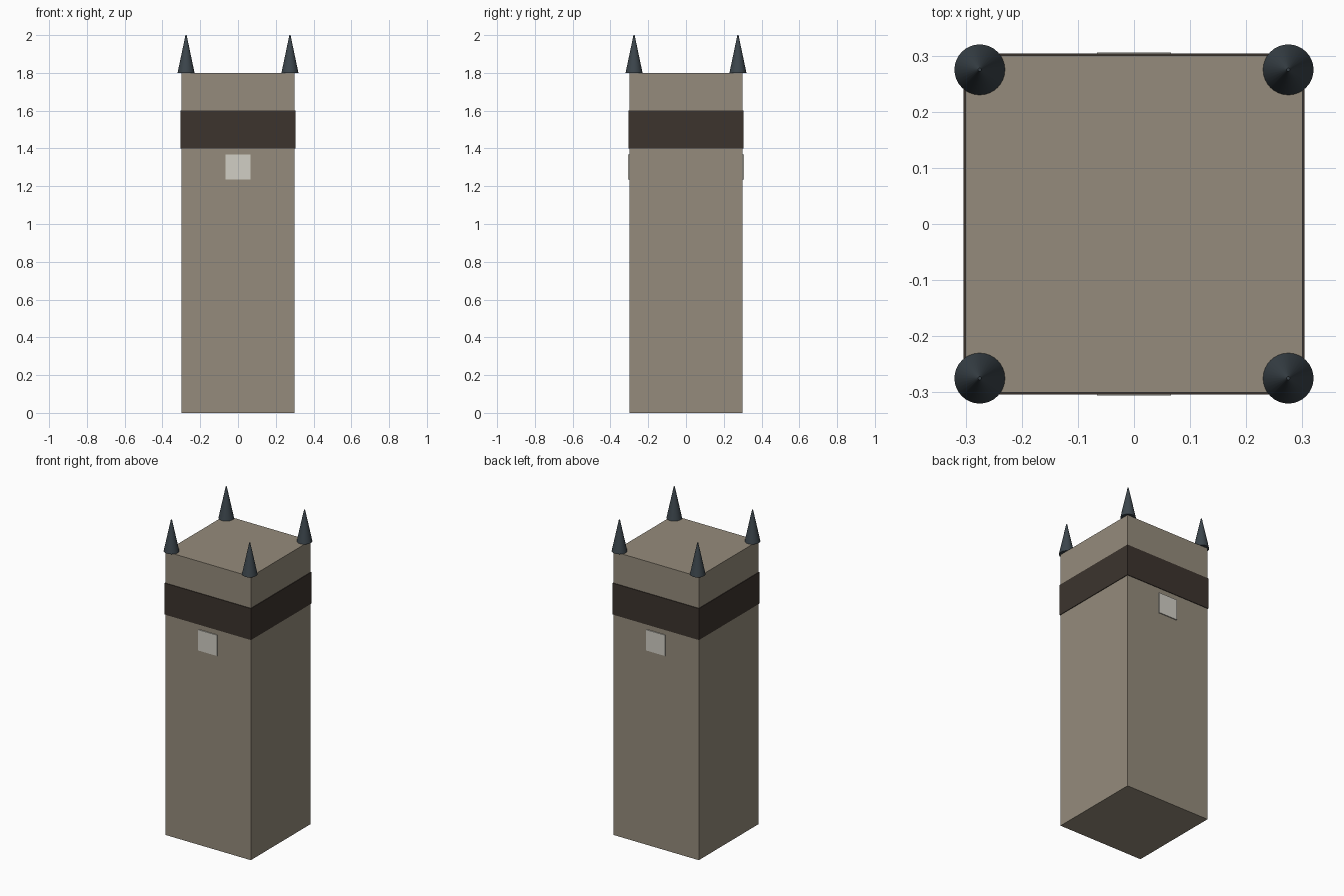
import bpy

if "Cube" in bpy.data.objects:
    bpy.data.objects.remove(bpy.data.objects["Cube"])


def material(name, rgb):
    m = bpy.data.materials.new(name)
    m.diffuse_color = (*rgb, 1)
    m.use_nodes = True
    m.node_tree.nodes["Principled BSDF"].inputs["Base Color"].default_value = m.diffuse_color
    return m


stone = material("stone", (0.30, 0.26, 0.20))
dark = material("dark_band", (0.045, 0.034, 0.027))
pale = material("pale", (0.64, 0.62, 0.56))
slate = material("slate", (0.045, 0.06, 0.072))


def box(name, size, centre, mat):
    bpy.ops.mesh.primitive_cube_add(size=1, location=centre)
    ob = bpy.context.object
    ob.name = name
    ob.scale = size
    bpy.ops.object.transform_apply(location=False, rotation=False, scale=True)
    ob.data.materials.append(mat)
    return ob


# Square shaft and the dark band around it
box("tower_body", (0.6, 0.6, 1.8), (0, 0, 0.9), stone)
box("tower_band", (0.608, 0.608, 0.2), (0, 0, 1.5), dark)

# Thin square panels on the front and back
for label, s in (("front", -1), ("back", 1)):
    box(f"{label}_panel", (0.132, 0.012, 0.132), (0, s * 0.3, 1.302), pale)

# Corner spires
for sx in (-1, 1):
    for sy in (-1, 1):
        bpy.ops.mesh.primitive_cone_add(vertices=32, radius1=0.045, radius2=0.003,
                                        depth=0.2, location=(sx * 0.275, sy * 0.275, 1.9))
        spire = bpy.context.object
        spire.name = "corner_spire"
        spire.data.materials.append(slate)
        bpy.ops.object.shade_smooth_by_angle()
